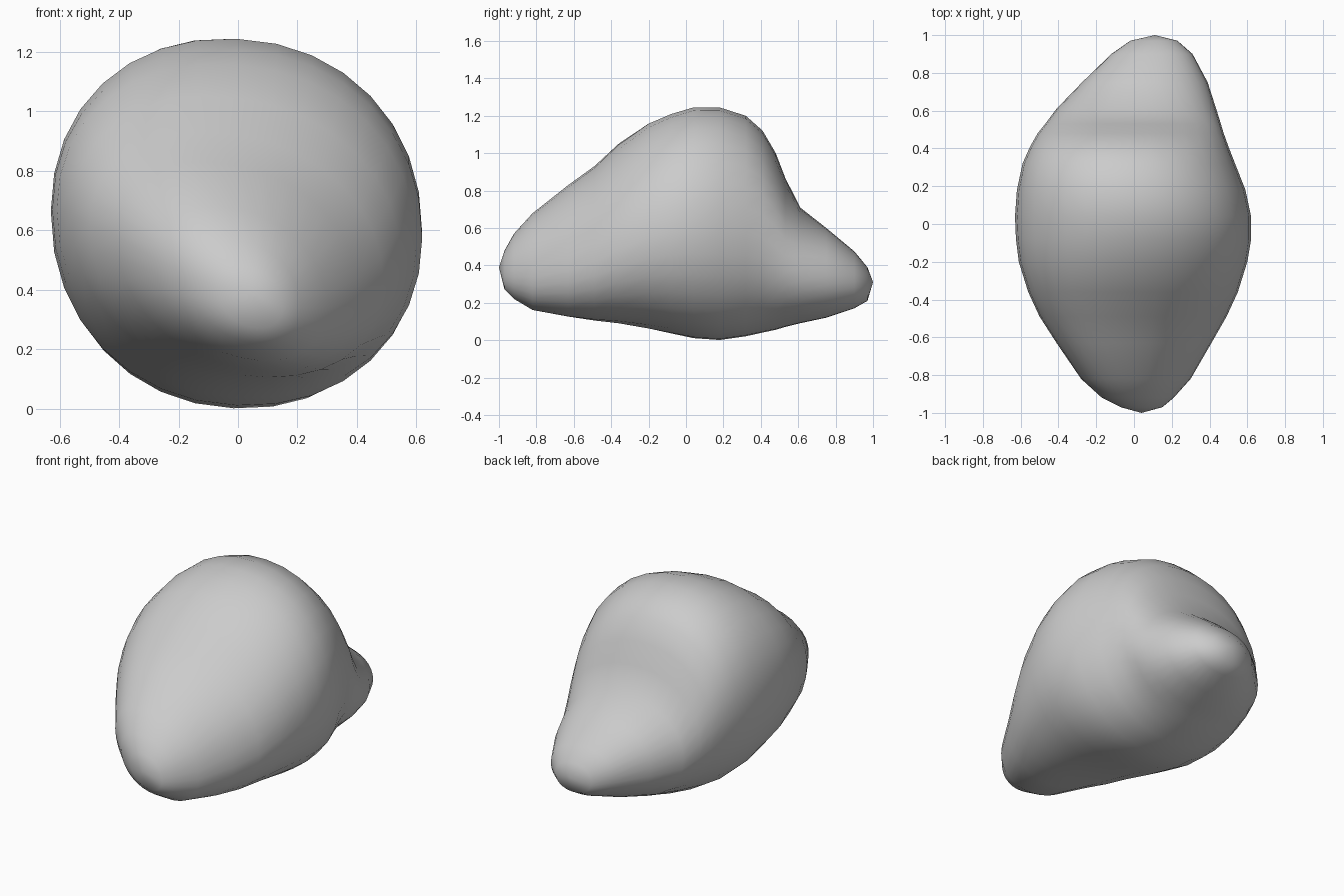
import bpy, bmesh
from math import sin, cos, pi

# stations along the length: y, x min, x max, z min, z max, skew
STATIONS = [
    (-0.97, -0.07, 0.15, 0.27, 0.48, -0.30),
    (-0.92, -0.17, 0.21, 0.22, 0.57, -0.30),
    (-0.82, -0.28, 0.30, 0.16, 0.68, -0.30),
    (-0.63, -0.41, 0.41, 0.125, 0.83, -0.28),
    (-0.49, -0.50, 0.49, 0.105, 0.93, -0.22),
    (-0.36, -0.56, 0.55, 0.09, 1.05, -0.16),
    (-0.20, -0.61, 0.60, 0.06, 1.16, -0.10),
    (-0.08, -0.625, 0.62, 0.035, 1.21, -0.07),
    (0.04, -0.63, 0.62, 0.01, 1.245, -0.05),
    (0.18, -0.62, 0.59, 0.0, 1.245, -0.05),
    (0.32, -0.59, 0.535, 0.02, 1.20, -0.05),
    (0.41, -0.55, 0.50, 0.04, 1.12, -0.05),
    (0.48, -0.51, 0.475, 0.055, 1.00, -0.05),
    (0.53, -0.47, 0.46, 0.07, 0.87, -0.05),
    (0.61, -0.41, 0.435, 0.09, 0.71, -0.05),
    (0.75, -0.275, 0.39, 0.12, 0.60, -0.05),
    (0.90, -0.12, 0.31, 0.17, 0.475, -0.05),
    (0.97, -0.02, 0.23, 0.21, 0.39, 0.0),
]
N = 32


def soft(v):
    # slightly squared ellipse
    return (abs(v) ** 0.94) * (1 if v >= 0 else -1)


# lofted pebble body
bm = bmesh.new()
rings = []
for y, x0, x1, z0, z1, skew in STATIONS:
    ring = []
    for i in range(N):
        a = 2 * pi * i / N
        x = (x0 + x1) / 2 + (x1 - x0) / 2 * soft(cos(a))
        z = (z0 + z1) / 2 + (z1 - z0) / 2 * soft(sin(a + skew))
        ring.append(bm.verts.new((x, y, z)))
    rings.append(ring)
for r, s in zip(rings, rings[1:]):
    for i in range(N):
        j = (i + 1) % N
        bm.faces.new((r[i], r[j], s[j], s[i]))

# rounded tips
for ring, tip in ((rings[0], (0.04, -1.0, 0.39)), (rings[-1], (0.11, 1.0, 0.31))):
    v = bm.verts.new(tip)
    for i in range(N):
        bm.faces.new((ring[i], ring[(i + 1) % N], v))
bmesh.ops.recalc_face_normals(bm, faces=bm.faces)
mesh = bpy.data.meshes.new("boulder")
bm.to_mesh(mesh)
bm.free()
for p in mesh.polygons:
    p.use_smooth = True
bpy.context.collection.objects.link(bpy.data.objects.new("boulder", mesh))
